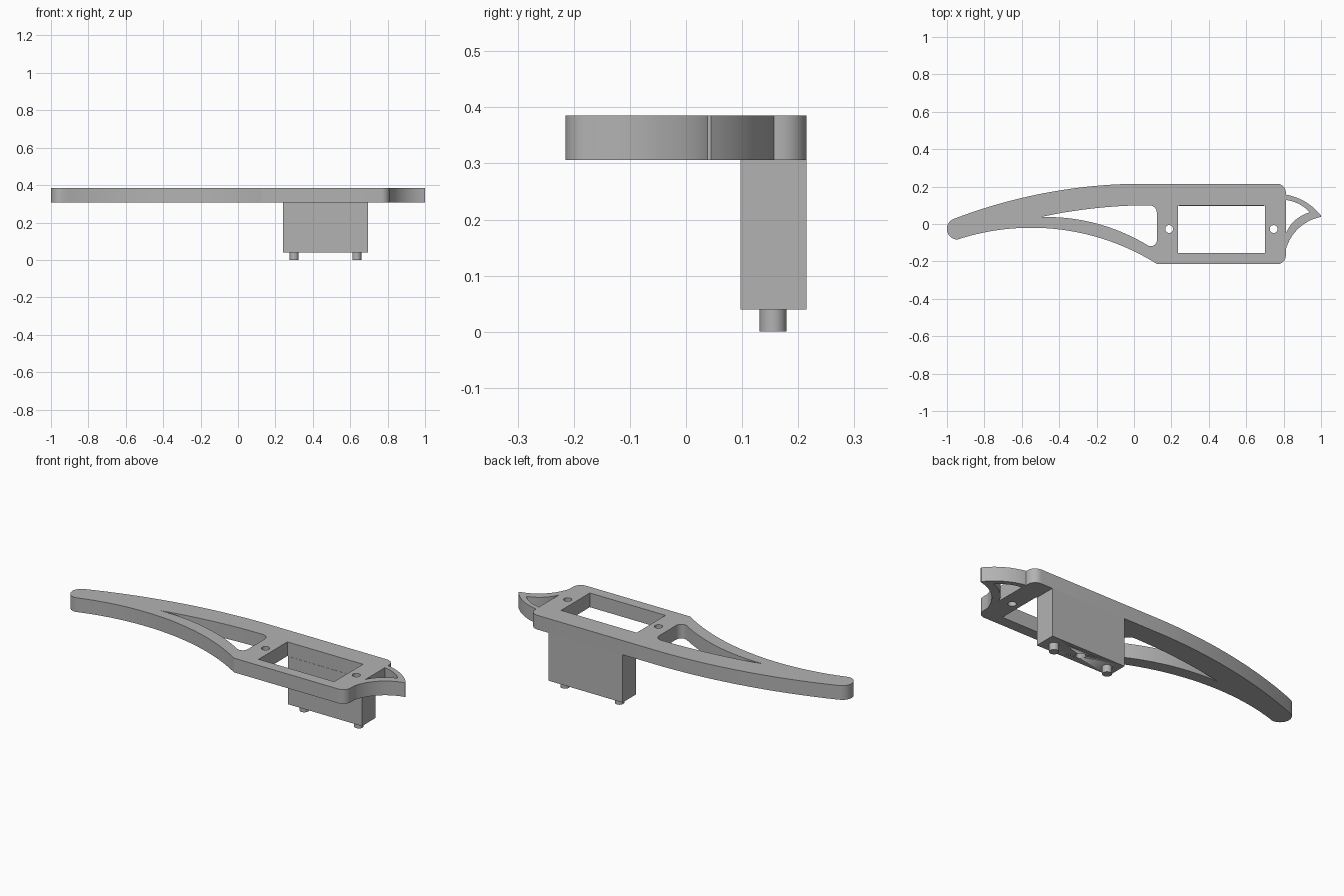
import bpy
from math import pi, cos, sin
from mathutils import Vector

old = bpy.data.objects.get("Cube")
if old:
    bpy.data.objects.remove(old, do_unlink=True)

grey = bpy.data.materials.new("plain grey")
grey.use_nodes = True
grey.diffuse_color = (0.45, 0.45, 0.45, 1)
grey.node_tree.nodes["Principled BSDF"].inputs["Base Color"].default_value = (0.45, 0.45, 0.45, 1)


def arc(a, m, b, n=16):
    """Points of the circular arc from a to b through m."""
    a, m, b = Vector(a), Vector(m), Vector(b)
    p, q = m - a, b - a
    d = 2 * p.cross(q)
    c = a + Vector((q.y * p.dot(p) - p.y * q.dot(q), p.x * q.dot(q) - q.x * p.dot(p))) / d
    r = a - c
    sweep = r.angle_signed(b - c)          # clockwise positive
    if d > 0:
        sweep = -(sweep % (2 * pi) - 2 * pi)
    else:
        sweep = -(sweep % (2 * pi))
    return [(c.x + r.x * cos(t) - r.y * sin(t), c.y + r.x * sin(t) + r.y * cos(t))
            for t in (sweep * i / n for i in range(n + 1))]


def corner(cx, cy, r, start, n=8):
    """Counter-clockwise quarter round from the start angle."""
    return [(cx + r * cos(start + pi / 2 * i / n), cy + r * sin(start + pi / 2 * i / n))
            for i in range(n + 1)]


def circle(cx, cy, r, n=32):
    return [(cx + r * cos(2 * pi * i / n), cy + r * sin(2 * pi * i / n)) for i in range(n)]


def rect(x0, x1, y0, y1):
    return [(x0, y0), (x1, y0), (x1, y1), (x0, y1)]


def slab(name, loops, z0, z1):
    """Solid between z0 and z1; the first loop is the outline, the rest are holes."""
    curve = bpy.data.curves.new(name, 'CURVE')
    curve.dimensions = '2D'
    curve.fill_mode = 'BOTH'
    curve.extrude = (z1 - z0) / 2
    for pts in loops:
        clean = [p for i, p in enumerate(pts) if (Vector(p) - Vector(pts[i - 1])).length > 1e-4]
        s = curve.splines.new('POLY')
        s.points.add(len(clean) - 1)
        for sp, (x, y) in zip(s.points, clean):
            sp.co = (x, y, 0, 1)
        s.use_cyclic_u = True
    tmp = bpy.data.objects.new(name + " outline", curve)
    bpy.context.collection.objects.link(tmp)
    mesh = bpy.data.meshes.new_from_object(tmp.evaluated_get(bpy.context.evaluated_depsgraph_get()))
    bpy.data.objects.remove(tmp, do_unlink=True)
    mesh.name = name
    mesh.materials.clear()
    mesh.materials.append(grey)
    ob = bpy.data.objects.new(name, mesh)
    ob.location.z = (z0 + z1) / 2
    bpy.context.collection.objects.link(ob)
    bpy.context.view_layer.objects.active = ob
    ob.select_set(True)
    # weld the caps to the walls
    bpy.ops.object.mode_set(mode='EDIT')
    bpy.ops.mesh.select_all(action='SELECT')
    bpy.ops.mesh.remove_doubles(threshold=1e-5)
    bpy.ops.mesh.normals_make_consistent(inside=False)
    bpy.ops.object.mode_set(mode='OBJECT')
    bpy.ops.object.shade_smooth_by_angle(angle=pi / 6)
    ob.select_set(False)
    return ob


for o in bpy.context.selected_objects:
    o.select_set(False)

# plate: curved arm, rectangular body and pointed fin in one outline
outline = (
    arc((-0.944, -0.083), (-0.55, -0.02), (0.125, -0.215), 32)
    + corner(0.765, -0.168, 0.047, -pi / 2)
    + arc((0.812, -0.136), (0.878, -0.025), (1.0, 0.038))
    + arc((1.0, 0.045), (0.92, 0.116), (0.812, 0.157))
    + corner(0.765, 0.168, 0.047, 0)
    + arc((0.0, 0.215), (-0.49, 0.163), (-0.962, 0.028), 32)
    + arc((-0.962, 0.028), (-1.0, -0.035), (-0.944, -0.083))
)
arm_slot = (
    arc((-0.5, 0.037), (-0.21, 0.005), (0.07, -0.112), 24)
    + arc((0.07, -0.112), (0.106, -0.115), (0.122, -0.083), 8)
    + corner(0.082, 0.06, 0.04, 0)
    + arc((0.06, 0.1), (-0.22, 0.083), (-0.5, 0.037), 24)
)
fin_slot = (
    arc((0.814, -0.045), (0.865, 0.023), (0.94, 0.062))
    + arc((0.94, 0.062), (0.885, 0.105), (0.814, 0.128))
)
slab("plate", [outline, arm_slot, fin_slot, rect(0.235, 0.7, -0.155, 0.098),
               circle(0.188, -0.027, 0.021), circle(0.747, -0.027, 0.021)], 0.306, 0.385)

# hanging block with a blind socket in its underside
block = slab("block", [rect(0.24, 0.695, 0.097, 0.215)], 0.04, 0.306)
cutter = slab("socket_cutter", [circle(0.467, 0.155, 0.025)], 0.0, 0.12)
cutter.hide_render = True
cut = block.modifiers.new("socket", 'BOOLEAN')
cut.operation = 'DIFFERENCE'
cut.object = cutter
bpy.context.view_layer.objects.active = block
bpy.ops.object.modifier_apply(modifier=cut.name)
bpy.data.objects.remove(cutter, do_unlink=True)

# locating pegs
for name, x in (("left_peg", 0.635), ("right_peg", 0.3)):
    slab(name, [circle(x, 0.155, 0.024)], 0.0, 0.042)
